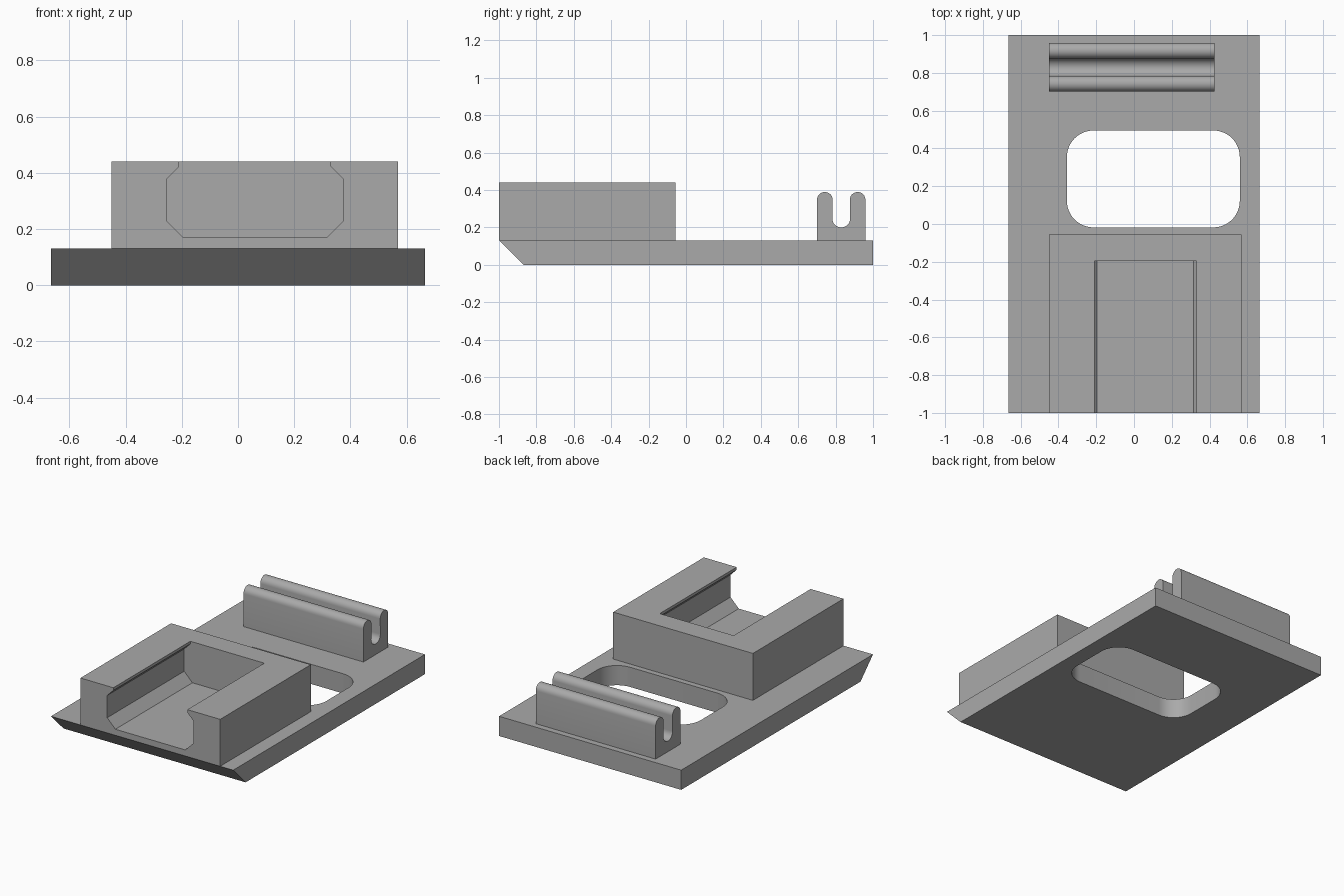
import bpy, bmesh, math
from mathutils import Vector

if "Cube" in bpy.data.objects:
    bpy.data.objects.remove(bpy.data.objects["Cube"])

grey = bpy.data.materials.new("plain grey")
grey.diffuse_color = (0.4, 0.4, 0.4, 1)
grey.use_nodes = True
grey.node_tree.nodes["Principled BSDF"].inputs["Base Color"].default_value = grey.diffuse_color


def prism(name, points, to_3d, lo, hi):
    """Extrude a closed 2D profile from lo to hi; to_3d places (a, b, depth)."""
    bm = bmesh.new()
    face = bm.faces.new([bm.verts.new(to_3d(a, b, lo)) for a, b in points])
    ext = bmesh.ops.extrude_face_region(bm, geom=[face])["geom"]
    moved = [v for v in ext if isinstance(v, bmesh.types.BMVert)]
    shift = Vector(to_3d(0, 0, hi)) - Vector(to_3d(0, 0, lo))
    bmesh.ops.translate(bm, verts=moved, vec=shift)
    bmesh.ops.recalc_face_normals(bm, faces=bm.faces)
    mesh = bpy.data.meshes.new(name)
    bm.to_mesh(mesh)
    bm.free()
    mesh.materials.append(grey)
    obj = bpy.data.objects.new(name, mesh)
    bpy.context.collection.objects.link(obj)
    return obj


def arc(cx, cy, r, start, end, n=12):
    return [(cx + r * math.cos(math.radians(start + (end - start) * i / n)),
             cy + r * math.sin(math.radians(start + (end - start) * i / n)))
            for i in range(n + 1)]


def cut(obj, cutter):
    mod = obj.modifiers.new("cut", 'BOOLEAN')
    mod.operation, mod.solver, mod.object = 'DIFFERENCE', 'EXACT', cutter
    bpy.context.view_layer.objects.active = obj
    bpy.ops.object.modifier_apply(modifier=mod.name)
    bpy.data.objects.remove(cutter)


def smooth(obj):
    bpy.ops.object.select_all(action='DESELECT')
    obj.select_set(True)
    bpy.context.view_layer.objects.active = obj
    bpy.ops.object.shade_smooth_by_angle(angle=math.radians(30))


along_x = lambda a, b, d: (d, a, b)
along_y = lambda a, b, d: (a, d, b)
along_z = lambda a, b, d: (a, b, d)

# Base plate with bevelled front lip and rounded window
base = prism("base_plate", [(-1, 0.13), (-0.87, 0), (1, 0), (1, 0.13)],
             along_x, -0.665, 0.665)
x0, x1, y0, y1, r = -0.355, 0.56, -0.018, 0.495, 0.14
window = (arc(x1 - r, y1 - r, r, 0, 90) + arc(x0 + r, y1 - r, r, 90, 180)
          + arc(x0 + r, y0 + r, r, 180, 270) + arc(x1 - r, y0 + r, r, 270, 360))
cut(base, prism("window_cutter", window, along_z, -0.1, 0.3))
smooth(base)

# Housing block with a chamfered slot open at the front and top
housing = prism("slot_housing", [(-0.45, 0.13), (0.57, 0.13), (0.57, 0.44), (-0.45, 0.44)],
                along_y, -1, -0.055)
half = [(0.255, 0.17), (0.315, 0.23), (0.315, 0.377), (0.27, 0.422), (0.27, 0.5)]
slot = [(0.06 + x, z) for x, z in half] + [(0.06 - x, z) for x, z in reversed(half)]
cut(housing, prism("slot_cutter", slot, along_y, -1.1, -0.197))

# Rear clip: two round-topped prongs around a round-bottomed groove
p, g, mid = 0.0425, 0.0475, 0.83
clip = ([(0.70, 0.13), (0.96, 0.13)]
        + arc(mid + g + p - 0.0025, 0.347, p - 0.0005, 0, 180)
        + arc(mid, 0.247, g, 0, -180)
        + arc(mid - g - p + 0.0025, 0.347, p - 0.0005, 0, 180))
clip[0], clip[1] = (clip[-1][0], 0.13), (clip[2][0], 0.13)
smooth(prism("rear_clip", clip, along_x, -0.45, 0.425))
